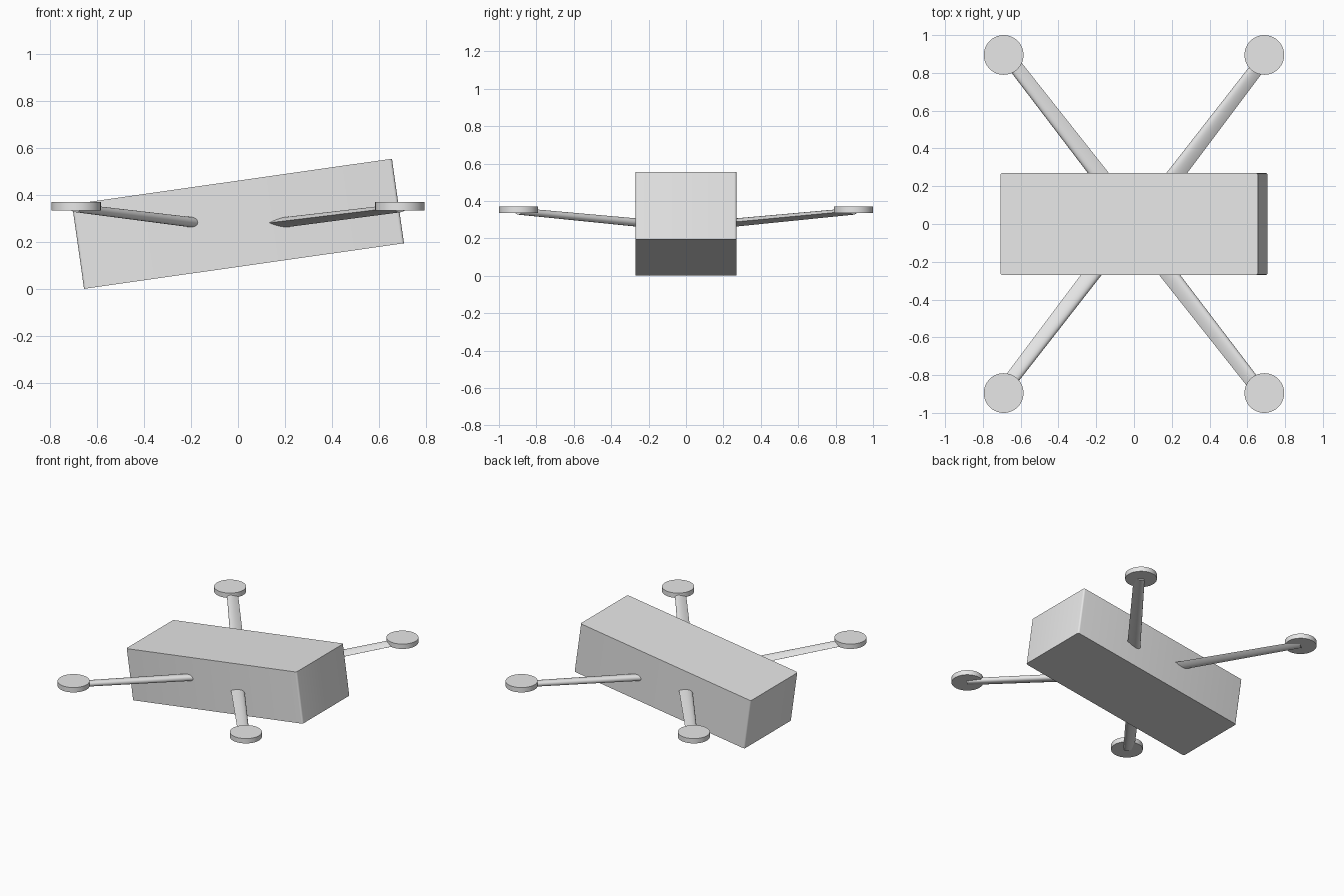
import bpy, bmesh, math
from mathutils import Vector, Matrix

cube = bpy.data.objects.get("Cube")
if cube:
    bpy.data.objects.remove(cube, do_unlink=True)

grey = bpy.data.materials.new("light_grey")
grey.use_nodes = True
colour = (0.8, 0.8, 0.8, 1)
grey.diffuse_color = colour
grey.node_tree.nodes["Principled BSDF"].inputs["Base Color"].default_value = colour


def finish(name, bm):
    """Turn a bmesh into a smooth object with sharp edges kept."""
    bmesh.ops.recalc_face_normals(bm, faces=bm.faces)
    mesh = bpy.data.meshes.new(name)
    bm.to_mesh(mesh)
    bm.free()
    mesh.materials.append(grey)
    mesh.shade_smooth()
    mesh.set_sharp_from_angle(angle=math.radians(35))
    obj = bpy.data.objects.new(name, mesh)
    bpy.context.collection.objects.link(obj)
    return obj


# Body: a tilted box with four slightly rounded upright edges
bm = bmesh.new()
bmesh.ops.create_cube(bm, size=1, matrix=Matrix.Diagonal((1.378, 0.54, 0.364, 1)))
upright = [e for e in bm.edges
           if abs(e.verts[0].co.z - e.verts[1].co.z) > 0.1]
bmesh.ops.bevel(bm, geom=upright, offset=0.012, segments=4, profile=0.5, affect='EDGES')
body = finish("body", bm)
body.location.z = 0.278
body.rotation_euler.y = -math.radians(8.1)


def teardrop(chord, thickness, steps=14):
    """Streamlined section: round nose on +u, sharp tail on -u."""
    upper = []
    for i in range(steps + 1):
        t = (1 - math.cos(math.pi * i / steps)) / 2
        h = 5 * thickness * (0.2969 * math.sqrt(t) - 0.126 * t - 0.3516 * t**2
                             + 0.2843 * t**3 - 0.1036 * t**4)
        upper.append((chord * (0.33 - t), h))
    return upper + [(u, -v) for u, v in upper[-2:0:-1]]


def arm(name, sx, sy):
    """Loft the section from inside the body out to the rotor."""
    start, end = Vector((0, 0, 0.26)), Vector((sx * 0.69, sy * 0.895, 0.345))
    along = (end - start).normalized()
    side = Vector((-along.y, along.x, 0)).normalized()
    up = along.cross(side)
    bm = bmesh.new()
    rings = []
    for t, scale in ((0.15, 1.0), (1.0, 0.8)):
        centre = start.lerp(end, t)
        rings.append([bm.verts.new(centre + side * u + up * v)
                      for u, v in teardrop(0.091 * scale, 0.045 * scale)])
    a, b = rings
    for i in range(len(a)):
        j = (i + 1) % len(a)
        bm.faces.new((a[i], a[j], b[j], b[i]))
    bm.faces.new(a)
    bm.faces.new(b)
    finish(name, bm)


# Arms and disc rotors at the four corners
for end, sy in (("front", -1), ("back", 1)):
    for hand, sx in (("left", 1), ("right", -1)):
        arm(f"{end}_{hand}_arm", sx, sy)
        bm = bmesh.new()
        bmesh.ops.create_cone(bm, cap_ends=True, segments=64,
                              radius1=0.105, radius2=0.105, depth=0.035)
        rotor = finish(f"{end}_{hand}_rotor", bm)
        rotor.location = (sx * 0.69, sy * 0.895, 0.353)
